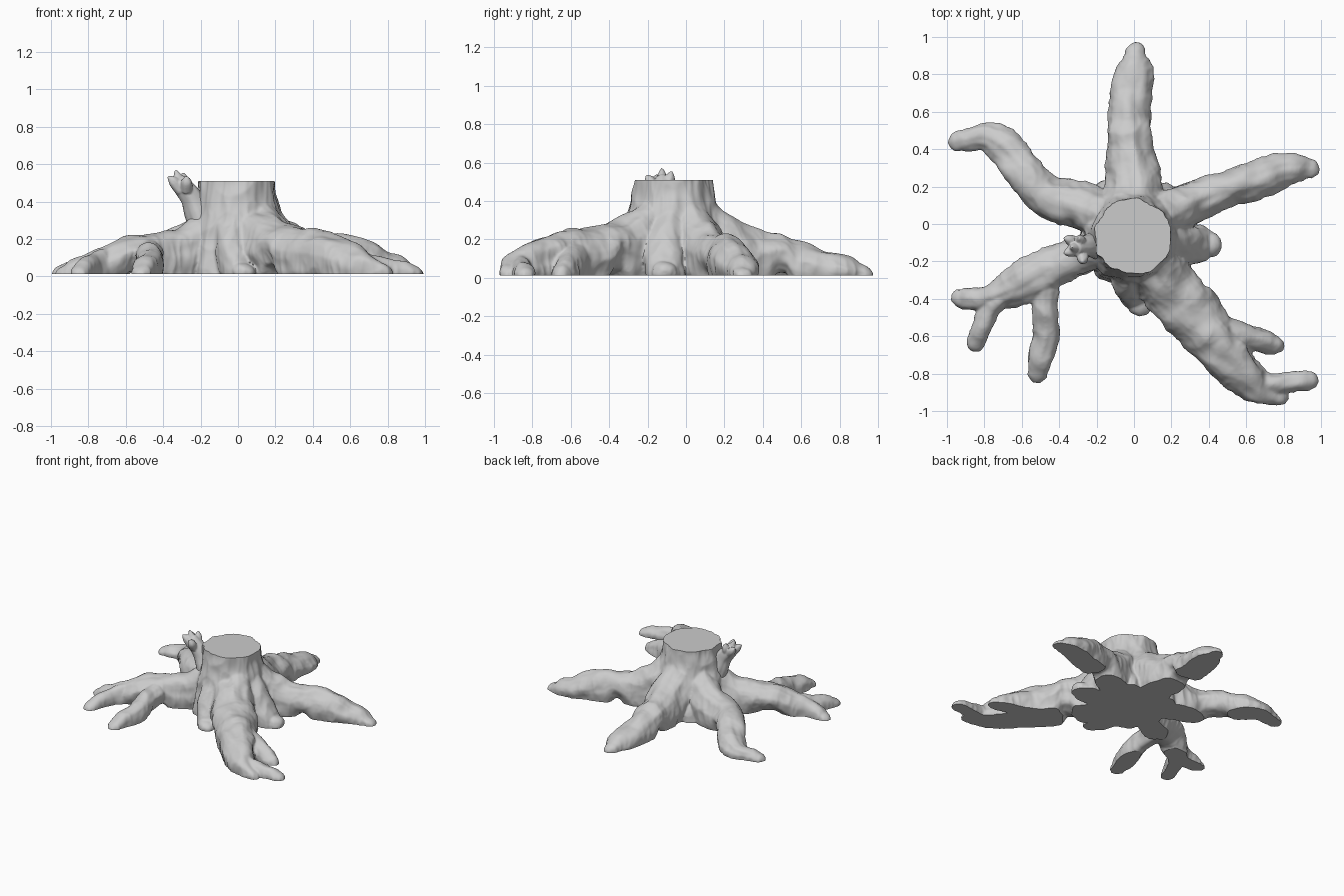
import bpy, bmesh, math
from mathutils import Vector, noise

cube = bpy.data.objects.get("Cube")
if cube:
    bpy.data.objects.remove(cube, do_unlink=True)

GROUND, CUT = 0.012, 0.51
SIDES, STEPS = 28, 7
UP = Vector((0, 0, 1))
SHORT, LONG = (0.41, 0.58), (0.42, 0.8)

wood = bpy.data.materials.new("weathered grey wood")
wood.use_nodes = True
grey = (0.6, 0.6, 0.6, 1)
wood.diffuse_color = grey
wood.node_tree.nodes["Principled BSDF"].inputs["Base Color"].default_value = grey


def spline(points):
    """Catmull-Rom samples through tuples of any length."""
    pts = [Vector(p) for p in points]
    pts = [pts[0] * 2 - pts[1]] + pts + [pts[-1] * 2 - pts[-2]]
    out = []
    for a, b, c, d in zip(pts, pts[1:], pts[2:], pts[3:]):
        for i in range(STEPS):
            t = i / STEPS
            out.append((b * 2 + (c - a) * t + (a * 2 - b * 5 + c * 4 - d) * t ** 2
                        + (b * 3 - a - c * 3 + d) * t ** 3) / 2)
    return out + [pts[-2]]


def skin(bm, rings):
    """Close a list of point rings into a capped tube."""
    loops = [[bm.verts.new(p) for p in ring] for ring in rings]
    for lo, hi in zip(loops, loops[1:]):
        for i in range(SIDES):
            j = (i + 1) % SIDES
            bm.faces.new((lo[i], lo[j], hi[j], hi[i]))
    bm.faces.new(loops[0][::-1])
    bm.faces.new(loops[-1])


def tube(bm, centres, halves, upright, grain):
    """Sweep an elliptical section with bark ridges running along its length."""
    rings, run = [], 0
    for k, (c, (wide, tall)) in enumerate(zip(centres, halves)):
        ahead = centres[min(k + 1, len(centres) - 1)] - centres[max(k - 1, 0)]
        side = ahead.cross(UP).normalized()
        up = UP if upright else side.cross(ahead).normalized()
        run += ahead.length / 2
        ring = []
        for i in range(SIDES):
            a = math.tau * i / SIDES
            ridge = noise.noise((math.cos(a) * 2, math.sin(a) * 2, run * 4 + c.x + grain))
            knot = noise.noise((math.cos(a), math.sin(a), run * 11 + grain))
            f = 1 + 0.13 * ridge + 0.08 * knot
            ring.append(c + side * (math.cos(a) * wide * f) + up * (math.sin(a) * tall * f))
        rings.append(ring)
    skin(bm, rings)


def root(bm, grain, span, *points):
    """Points are x, y, half width, top height; arches over the span, rounded tip."""
    centres, halves = [], []
    mid, reach = sum(span) / 2, (span[1] - span[0]) / 2
    for x, y, wide, top in spline(points):
        arch = min(1, max(0, 1.5 - 1.5 * abs(math.hypot(x, y) - mid) / reach))
        low = -0.4 * min(top, 0.16) * (1 - arch) + 0.03 * arch
        centres.append(Vector((x, y, (top + low) / 2)))
        halves.append((max(wide, 0.01), max((top - low) / 2, 0.01)))
    end, (wide, tall) = centres[-1], halves[-1]
    onward = (end - centres[-2]).normalized()
    for s in (0.4, 0.7, 0.9, 0.98):
        shrink = math.sqrt(1 - s * s)
        centres.append(end + onward * wide * s)
        halves.append((wide * shrink, tall * shrink))
    tube(bm, centres, halves, True, grain)


def fuse(bm, name, voxel, rounds):
    """Merge overlapping tubes into one soft skin and return it as an object."""
    bmesh.ops.recalc_face_normals(bm, faces=bm.faces)
    mesh = bpy.data.meshes.new(name)
    bm.to_mesh(mesh)
    bm.free()
    obj = bpy.data.objects.new(name, mesh)
    bpy.context.collection.objects.link(obj)
    remesh = obj.modifiers.new("Fuse", "REMESH")
    remesh.mode, remesh.voxel_size = "VOXEL", voxel
    soften = obj.modifiers.new("Soften", "SMOOTH")
    soften.factor, soften.iterations = 0.5, rounds
    graph = bpy.context.evaluated_depsgraph_get()
    obj.data = bpy.data.meshes.new_from_object(obj.evaluated_get(graph))
    obj.modifiers.clear()
    obj.data.name = name
    obj.data.materials.clear()
    obj.data.materials.append(wood)
    return obj


def finish(obj):
    """Smooth bark, with the sawn and ground faces left flat."""
    bpy.ops.object.select_all(action="DESELECT")
    obj.select_set(True)
    bpy.context.view_layer.objects.active = obj
    bpy.ops.object.shade_smooth_by_angle(angle=math.radians(42))
    for face in obj.data.polygons:
        if len(face.vertices) > 12:
            face.use_smooth = False


# Flared, fluted trunk
bm = bmesh.new()
rings = []
for r, z in spline([(.285, -.06), (.275, .08), (.255, .22), (.235, .33), (.212, .42), (.2, .51), (.2, .6)]):
    ring = []
    for i in range(SIDES):
        a = math.tau * i / SIDES
        f = 1 + 0.07 * noise.noise((math.cos(a) * 3, math.sin(a) * 3, z * 2))
        ring.append(Vector((math.cos(a) * r * f - 0.005, math.sin(a) * r * f - 0.065, z)))
    rings.append(ring)
skin(bm, rings)

# Back root
root(bm, 1, SHORT, (0, 0, .16, .5), (0, .12, .16, .42), (0, .22, .15, .325), (-.02, .38, .12, .25),
     (-.03, .55, .118, .205), (-.01, .73, .11, .135), (.01, .84, .095, .11), (.01, .91, .06, .07))
# Back left root
root(bm, 2, SHORT, (.06, -.02, .13, .5), (.17, .05, .13, .38), (.29, .11, .12, .28), (.45, .17, .1, .22),
     (.64, .23, .1, .215), (.79, .285, .09, .14), (.88, .295, .07, .1), (.94, .295, .05, .06))
# Back right root
root(bm, 3, LONG, (-.06, -.02, .13, .5), (-.17, .04, .13, .38), (-.29, .1, .13, .28), (-.46, .15, .115, .22),
     (-.59, .28, .1, .2), (-.69, .41, .1, .15), (-.8, .465, .075, .1), (-.9, .45, .055, .08),
     (-.945, .44, .048, .055))
# Front right root with two side forks
root(bm, 4, LONG, (-.05, -.09, .12, .48), (-.17, -.12, .12, .37), (-.3, -.17, .105, .27), (-.48, -.25, .11, .23),
     (-.6, -.32, .11, .21), (-.78, -.395, .06, .13), (-.89, -.4, .055, .09), (-.93, -.4, .045, .055))
root(bm, 5, LONG, (-.68, -.36, .055, .15), (-.78, -.47, .053, .12), (-.825, -.57, .05, .1), (-.845, -.64, .045, .06))
root(bm, 6, LONG, (-.48, -.27, .08, .2), (-.48, -.44, .068, .18), (-.47, -.6, .07, .14),
     (-.5, -.72, .065, .11), (-.52, -.8, .05, .06))
# Large front left root with a fork
root(bm, 7, SHORT, (.03, -.1, .16, .5), (.1, -.21, .16, .41), (.19, -.33, .155, .315), (.32, -.49, .15, .265),
     (.46, -.66, .135, .24), (.58, -.8, .11, .185), (.68, -.88, .085, .13), (.77, -.915, .055, .07))
root(bm, 8, SHORT, (.68, -.86, .06, .12), (.79, -.855, .052, .1), (.88, -.84, .05, .08), (.94, -.835, .046, .055))
root(bm, 9, SHORT, (.42, -.54, .08, .2), (.57, -.6, .075, .16), (.68, -.625, .062, .11), (.75, -.65, .05, .065))
# Broad short buttresses on the left, front and back
root(bm, 10, SHORT, (.02, -.09, .15, .5), (.2, -.1, .13, .36), (.29, -.11, .11, .25), (.37, -.11, .09, .13), (.4, -.11, .07, .08))
root(bm, 11, SHORT, (-.02, -.1, .15, .5), (-.01, -.24, .13, .4), (0, -.33, .11, .27), (.02, -.4, .085, .13), (.03, -.43, .06, .07))
root(bm, 12, SHORT, (-.05, .02, .08, .45), (-.13, .11, .08, .31), (-.17, .18, .06, .14))
root(bm, 13, SHORT, (.05, .02, .08, .45), (.12, .1, .08, .31), (.17, .17, .055, .14))

stump = fuse(bm, "stump_and_roots", 0.009, 4)

# Rough bark, then a sawn top and a flat underside
bm = bmesh.new()
bm.from_mesh(stump.data)
bm.normal_update()
offsets = []
for v in bm.verts:
    steep = max(0.2, 1 - abs(v.normal.z))
    lump = noise.noise(v.co * 10)
    fold = abs(noise.noise(v.co * 7))
    crease = abs(noise.noise(Vector((v.co.x * 20, v.co.y * 20, v.co.z * 6))))
    offsets.append(v.normal * (0.008 * lump - 0.012 * fold - 0.012 * crease * steep + 0.007))
for v, move in zip(bm.verts, offsets):
    v.co += move
for height, facing in ((CUT, 1), (GROUND, -1)):
    bmesh.ops.bisect_plane(bm, geom=bm.verts[:] + bm.edges[:] + bm.faces[:], dist=1e-5,
                           plane_co=(0, 0, height), plane_no=(0, 0, facing), clear_outer=True)
    bmesh.ops.holes_fill(bm, edges=[e for e in bm.edges if e.is_boundary], sides=0)
bm.to_mesh(stump.data)
bm.free()
finish(stump)

# Broken branch with splintered end
bm = bmesh.new()


def stick(grain, *points):
    path = spline(points)
    tube(bm, [p.to_3d() for p in path], [(p[3], p[3]) for p in path], False, grain)


stick(14, (-.14, -.1, .2, .1), (-.21, -.11, .33, .07), (-.25, -.115, .42, .058), (-.295, -.12, .48, .052),
      (-.32, -.125, .51, .045))
for n, (dx, dy, dz) in enumerate([(-.01, 0, .055), (-.05, -.03, .02), (.03, .05, .04), (.05, -.08, .02), (-.05, .05, .02)]):
    stick(n, (-.29 + dx * .3, -.125 + dy * .4, .46, .032),
          (-.31 + dx * .7, -.125 + dy * .8, .5 + dz * .4, .028),
          (-.325 + dx, -.125 + dy, .515 + dz, .006))
branch = fuse(bm, "broken_branch", 0.006, 2)
finish(branch)
